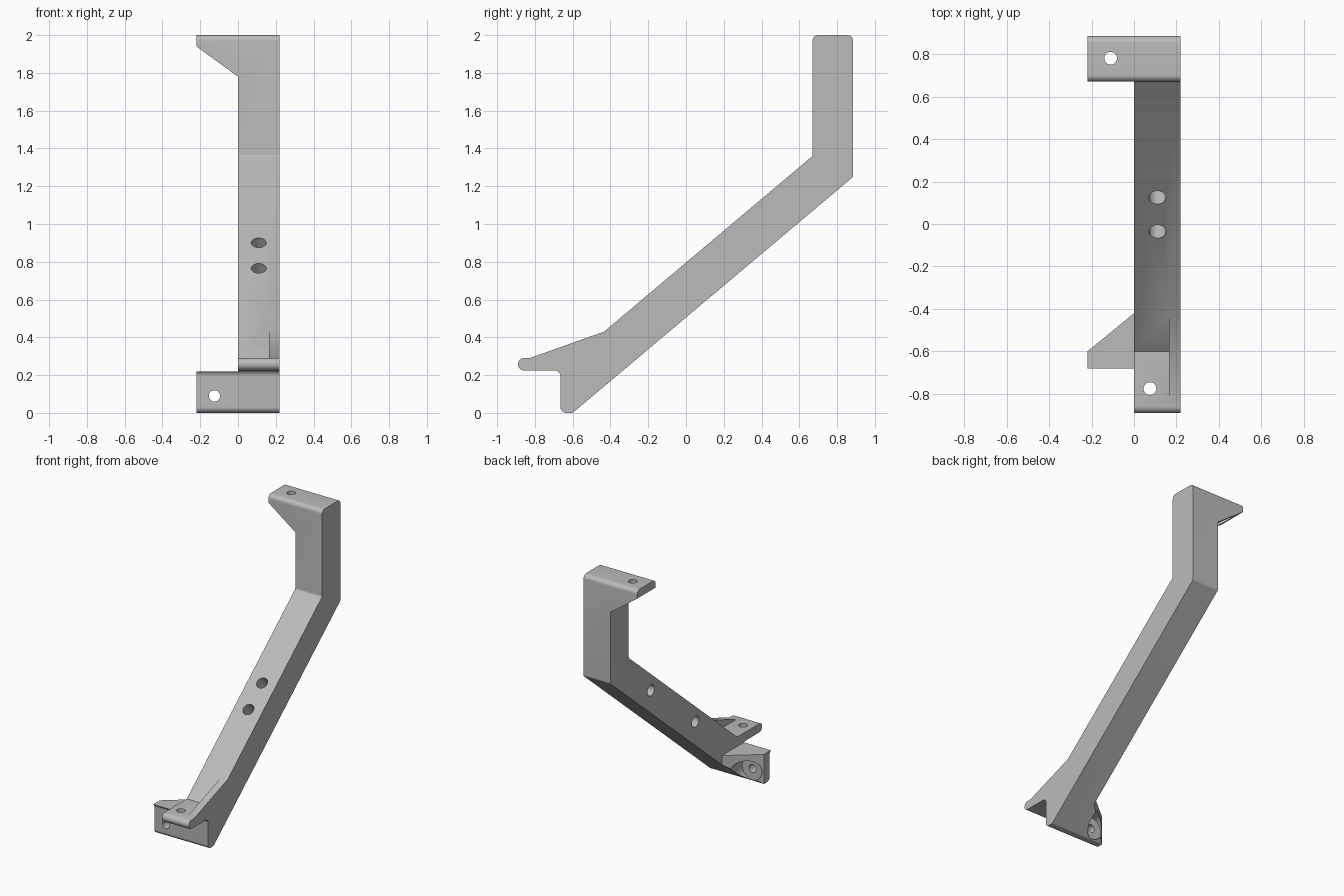
import bpy
import math
from mathutils import Vector

if "Cube" in bpy.data.objects:
    bpy.data.objects.remove(bpy.data.objects["Cube"], do_unlink=True)

grey = bpy.data.materials.new("plain grey")
grey.use_nodes = True
COLOUR = (0.5, 0.5, 0.5, 1)
grey.diffuse_color = COLOUR
grey.node_tree.nodes["Principled BSDF"].inputs["Base Color"].default_value = COLOUR


def rounded(corners, steps=6):
    """Outline from (u, v, radius) corners, each softened by an arc."""
    out = []
    n = len(corners)
    for i, (u, v, r) in enumerate(corners):
        p = Vector((u, v))
        if not r:
            out.append(p)
            continue
        a = (Vector(corners[i - 1][:2]) - p).normalized()
        b = (Vector(corners[(i + 1) % n][:2]) - p).normalized()
        half = a.angle(b) / 2
        centre = p + (a + b).normalized() * r / math.sin(half)
        start = p + a * r / math.tan(half) - centre
        end = p + b * r / math.tan(half) - centre
        for k in range(steps + 1):
            t = k / steps
            out.append(centre + (start.lerp(end, t)).normalized() * r)
    return out


def prism(name, outline, axis, low, high):
    """Extrude an outline along x (u,v = y,z), y (x,z) or z (x,y)."""
    place = {"x": lambda u, v, w: (w, u, v),
             "y": lambda u, v, w: (u, w, v),
             "z": lambda u, v, w: (u, v, w)}[axis]
    n = len(outline)
    verts = [place(p[0], p[1], w) for w in (low, high) for p in outline]
    faces = [tuple(range(n)), tuple(range(2 * n - 1, n - 1, -1))]
    faces += [(i, n + i, n + (i + 1) % n, (i + 1) % n) for i in range(n)]
    mesh = bpy.data.meshes.new(name)
    mesh.from_pydata(verts, [], faces)
    mesh.materials.append(grey)
    obj = bpy.data.objects.new(name, mesh)
    bpy.context.collection.objects.link(obj)
    # consistent outward normals
    bpy.context.view_layer.objects.active = obj
    bpy.ops.object.mode_set(mode="EDIT")
    bpy.ops.mesh.select_all(action="SELECT")
    bpy.ops.mesh.normals_make_consistent(inside=False)
    bpy.ops.object.mode_set(mode="OBJECT")
    return obj


def rod(start, direction, length, radius):
    """Cylinder cutter beginning at start and running along direction."""
    d = Vector(direction).normalized()
    bpy.ops.mesh.primitive_cylinder_add(
        vertices=32, radius=radius, depth=length,
        location=Vector(start) + d * length / 2,
        rotation=d.to_track_quat("Z", "Y").to_euler())
    obj = bpy.context.object
    obj.data.materials.append(grey)
    return obj


def combine(target, other, operation):
    mod = target.modifiers.new("combine", "BOOLEAN")
    mod.operation = operation
    mod.solver = "EXACT"
    mod.object = other
    bpy.context.view_layer.objects.active = target
    bpy.ops.object.modifier_apply(modifier=mod.name)
    bpy.data.objects.remove(other, do_unlink=True)


# Side profile of the strut, from foot to top, with the front lip
side = rounded([
    (-0.665, 0, 0.03), (-0.6, 0, 0.015), (0.885, 1.25, 0.02),
    (0.885, 2, 0.03), (0.67, 2, 0.03), (0.67, 1.36, 0.015),
    (-0.6, 0.29, 0), (-0.89, 0.29, 0.032), (-0.89, 0.225, 0.032),
    (-0.665, 0.225, 0.03)])
strut = prism("bracket_strut", side, "x", 0, 0.22)

# Rib beside the lip
rib = prism("rib", [(-0.42, 0.435), (-0.83, 0.289), (-0.6, 0.25), (-0.42, 0.4)],
            "x", 0.165, 0.22)
combine(strut, rib, "UNION")

# Side flanges: full-width strut trimmed to a gusset outline
upper = prism("upper_flange", side, "x", -0.22, 0.1)
trim = prism("trim", [(-0.3, 2.1), (-0.3, 1.94), (-0.22, 1.94), (0, 1.78),
                      (0.05, 1.78), (0.05, 2.1)], "y", 0.5, 1)
combine(upper, trim, "INTERSECT")
lower = prism("lower_flange", side, "x", -0.22, 0.1)
trim = prism("trim", [(-0.3, -0.7), (0.05, -0.7), (0.05, -0.42), (0, -0.42),
                      (-0.22, -0.6), (-0.3, -0.6)], "z", -0.1, 0.22)
combine(lower, trim, "INTERSECT")

# Nut recesses behind the flange holes
combine(upper, rod((-0.11, 0.78, 1.94), (0, 0, -1), 0.3, 0.075), "DIFFERENCE")
combine(lower, rod((-0.125, -0.6, 0.09), (0, 1, 0), 0.3, 0.085), "DIFFERENCE")
for flange in (upper, lower):
    combine(strut, flange, "UNION")

# Through holes in flanges and lip
for start, direction, length in (
        ((-0.11, 0.78, 1.7), (0, 0, 1), 0.5),
        ((-0.125, -0.8, 0.09), (0, 1, 0), 0.4),
        ((0.075, -0.775, 0.1), (0, 0, 1), 0.4)):
    combine(strut, rod(start, direction, length, 0.03), "DIFFERENCE")

# Blind holes in the sloped face, then in the inner side
for y, z in ((0.125, 0.9), (-0.035, 0.765)):
    inward = Vector((0, 0.645, -0.764))
    combine(strut, rod(Vector((0.11, y, z)) - inward * 0.06, inward, 0.21, 0.04),
            "DIFFERENCE")
for y, z in ((0.41, 1.02), (-0.11, 0.59)):
    combine(strut, rod((-0.1, y, z), (1, 0, 0), 0.26, 0.04), "DIFFERENCE")

# Smooth the rounded edges, keep the corners crisp
bpy.ops.object.select_all(action="DESELECT")
strut.select_set(True)
bpy.context.view_layer.objects.active = strut
bpy.ops.object.shade_smooth_by_angle(angle=math.radians(30))
